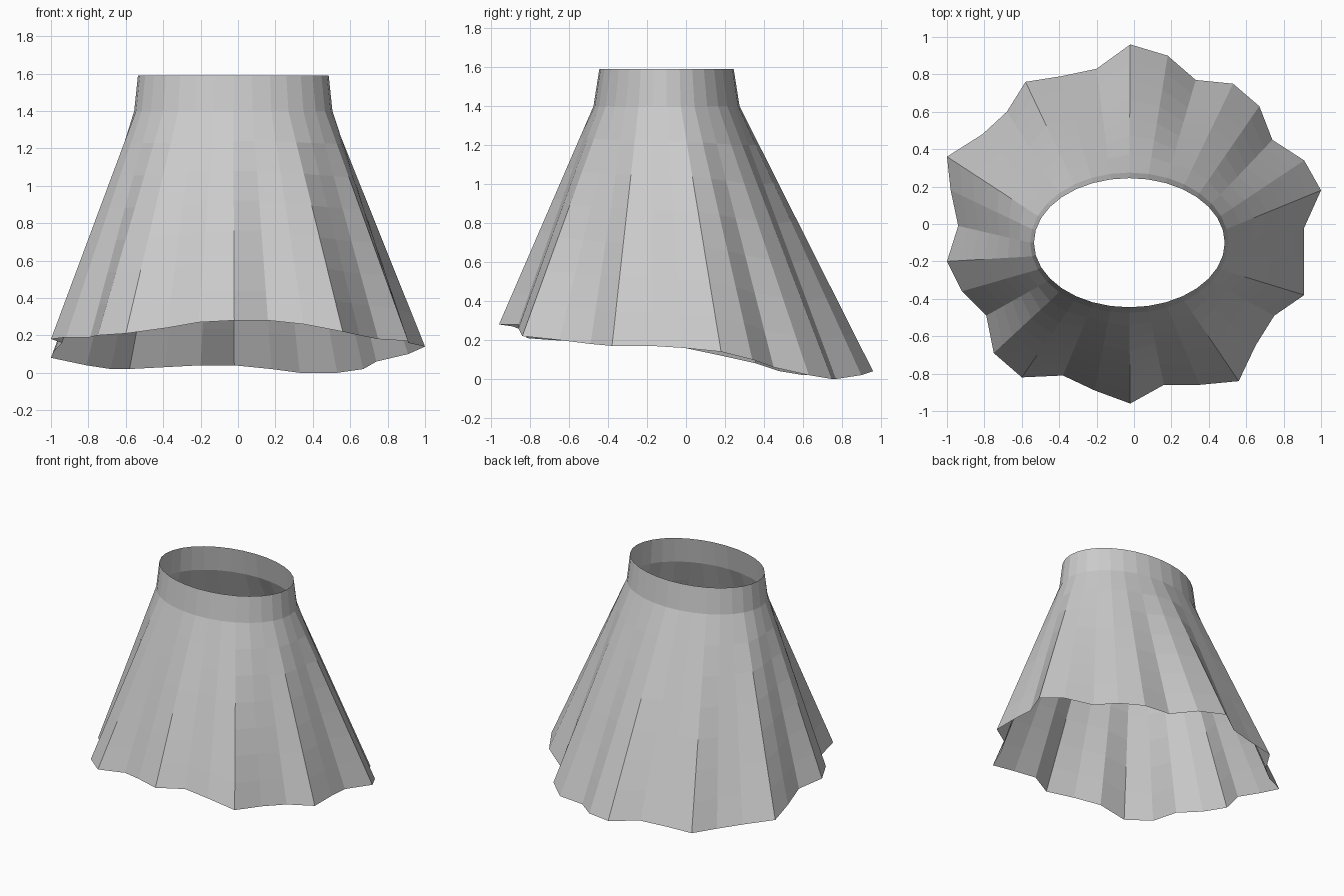
import bpy
import bmesh
from math import cos, sin, tau
from mathutils import Vector

old = bpy.data.objects.get("Cube")
if old:
    bpy.data.objects.remove(old, do_unlink=True)

FOLDS = 32
CENTRE = Vector((-0.025, -0.1, 0))

# Pleated hem: one point per fold edge, counter-clockwise from the left side
HEM_X = [.91, 1, .91, .74, .67, .53, .33, .18, -.02, -.2, -.39, -.58, -.68, -.81, -1, -.98,
         -.94, -1, -.92, -.79, -.75, -.6, -.38, -.21, -.02, .16, .35, .56, .65, .75, .91, .91]
HEM_Y = [-.02, .18, .34, .45, .63, .75, .77, .9, .96, .83, .79, .76, .6, .48, .36, .18,
         -.01, -.2, -.36, -.49, -.69, -.82, -.81, -.89, -.96, -.86, -.86, -.84, -.65, -.49, -.38, -.18]
HEM_Z = [.16, .14, .1, .06, .02, 0, 0, .02, .04, .04, .03, .02, .02, .04, .08, .12,
         .16, .18, .19, .19, .2, .21, .24, .27, .28, .28, .26, .22, .2, .18, .17, .17]


def ellipse(rx, ry, z):
    return [CENTRE + Vector((rx * cos(tau * i / FOLDS), ry * sin(tau * i / FOLDS), z))
            for i in range(FOLDS)]


def loft(name, rings, material):
    """Skin a stack of closed rings, listed from the bottom up."""
    bm = bmesh.new()
    rows = [[bm.verts.new(p) for p in ring] for ring in rings]
    for low, high in zip(rows, rows[1:]):
        for i in range(FOLDS):
            j = (i + 1) % FOLDS
            bm.faces.new((low[i], low[j], high[j], high[i]))
    mesh = bpy.data.meshes.new(name)
    bm.to_mesh(mesh)
    bm.free()
    mesh.materials.append(material)
    obj = bpy.data.objects.new(name, mesh)
    bpy.context.collection.objects.link(obj)
    return obj


grey = bpy.data.materials.new("grey cloth")
grey.use_nodes = True
grey.diffuse_color = (0.6, 0.6, 0.6, 1)
grey.node_tree.nodes["Principled BSDF"].inputs["Base Color"].default_value = (0.6, 0.6, 0.6, 1)

# Flared skirt: folds fade from the hem up to the smooth waist
hem = [Vector(p) for p in zip(HEM_X, HEM_Y, HEM_Z)]
waist = ellipse(0.53, 0.375, 1.4)
ROWS = 7
loft("skirt", [[h.lerp(w, r / ROWS) for h, w in zip(hem, waist)] for r in range(ROWS + 1)], grey)

# Plain waistband
loft("waistband", [waist, ellipse(0.51, 0.345, 1.59)], grey)
